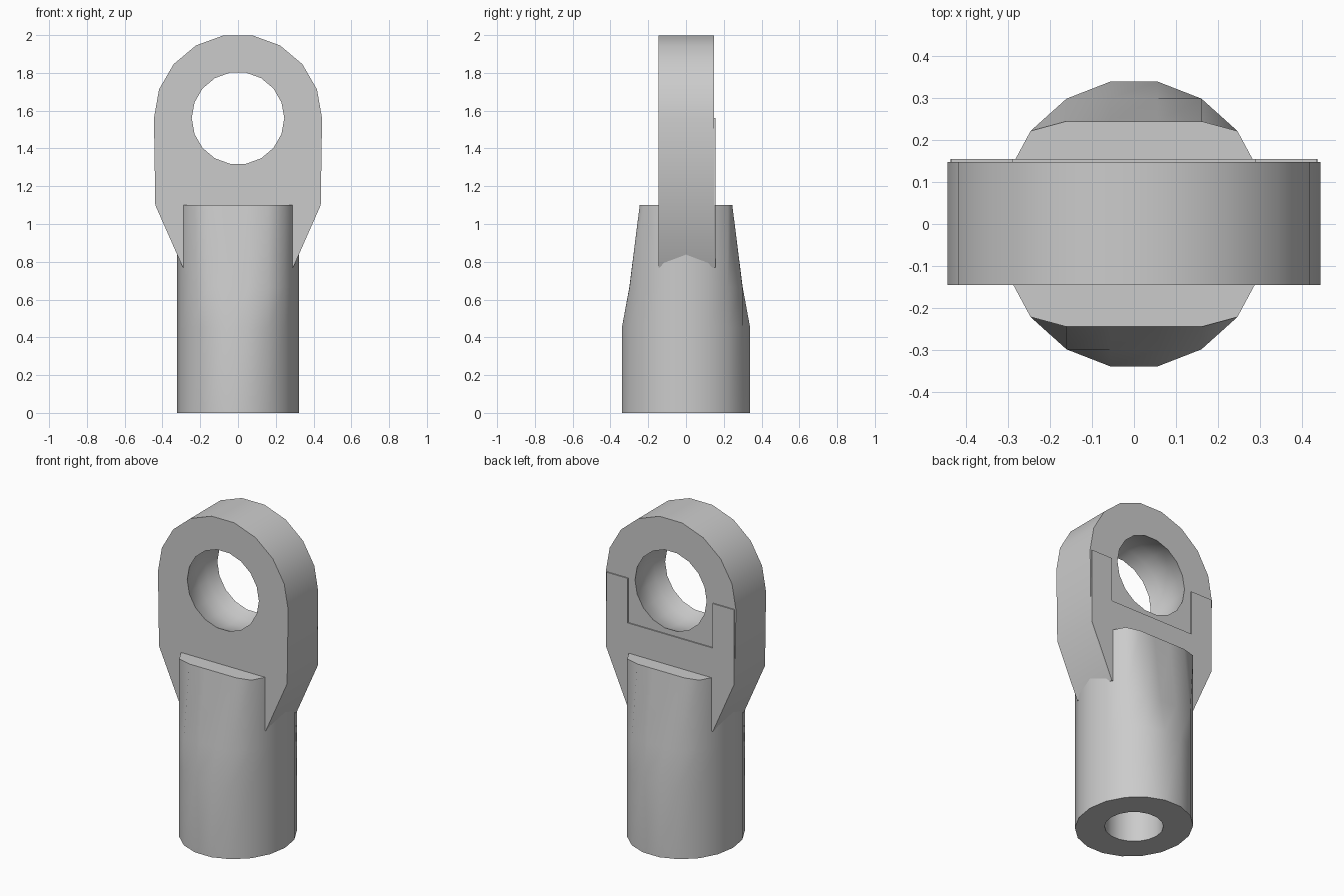
import bpy, bmesh, math

SIDES = 18
EYE_Z = 1.56

if "Cube" in bpy.data.objects:
    bpy.data.objects.remove(bpy.data.objects["Cube"])

steel = bpy.data.materials.new("grey_steel")
steel.use_nodes = True
steel.diffuse_color = (0.6, 0.6, 0.6, 1)
steel.node_tree.nodes["Principled BSDF"].inputs["Base Color"].default_value = (0.6, 0.6, 0.6, 1)


def finish(name, bm):
    bmesh.ops.recalc_face_normals(bm, faces=bm.faces)
    mesh = bpy.data.meshes.new(name)
    bm.to_mesh(mesh)
    bm.free()
    obj = bpy.data.objects.new(name, mesh)
    obj.data.materials.append(steel)
    bpy.context.collection.objects.link(obj)
    return obj


def smooth(obj, degrees=32):
    bpy.ops.object.select_all(action="DESELECT")
    obj.select_set(True)
    bpy.context.view_layer.objects.active = obj
    bpy.ops.object.shade_smooth_by_angle(angle=math.radians(degrees))


def circle(rx, ry):
    steps = [2 * math.pi * i / SIDES for i in range(SIDES)]
    return [(rx * math.cos(a), ry * math.sin(a)) for a in steps]


def loft(name, rings):
    """Skin a list of equal-length point rings and cap both ends."""
    bm = bmesh.new()
    loops = [[bm.verts.new(p) for p in ring] for ring in rings]
    for low, high in zip(loops, loops[1:]):
        for i in range(len(low)):
            j = (i + 1) % len(low)
            bm.faces.new((low[i], low[j], high[j], high[i]))
    bm.faces.new(loops[0])
    bm.faces.new(loops[-1])
    return finish(name, bm)


def plate(name, outline, y0, y1):
    """Extrude an x-z outline along y."""
    return loft(name, [[(x, y, z) for x, z in outline] for y in (y0, y1)])


# Shank: blind bore, round body, and front and back faces thinned to the top
def shank_ring(z, limit):
    return [(x, max(-limit, min(limit, y)), z) for x, y in circle(0.322, 0.345)]


bore = circle(0.165, 0.165)
shank = loft("shank", [[(x, y, z) for x, y in bore] for z in (0.7, 0)] + [
    shank_ring(0, 1), shank_ring(0.45, 1), shank_ring(0.665, 0.30), shank_ring(1.1, 0.245)])
smooth(shank)

# Eye: rounded head with straight cheeks and sloping shoulders
lower_right = [(0.2, 0.77), (0.292, 0.77), (0.438, 1.1)]
lower_left = [(-x, z) for x, z in reversed(lower_right)]
arc = [(x, EYE_Z + z) for x, z in circle(0.445, 0.445)[:SIDES // 2 + 1]]
eye = plate("eye_head", lower_right + arc + lower_left, -0.146, 0.148)

# Hollow spherical seat through the eye
seat = loft("seat_cutter", [
    [(x, y, EYE_Z + z) for x, z in circle(r, r)]
    for y, r in ((-0.3, 0.245), (-0.146, 0.245), (-0.075, 0.272), (0, 0.281),
                 (0.075, 0.272), (0.148, 0.245), (0.3, 0.245))])
cut = eye.modifiers.new("seat", "BOOLEAN")
cut.operation = "DIFFERENCE"
cut.solver = "EXACT"
cut.object = seat
bpy.context.view_layer.objects.active = eye
bpy.ops.object.modifier_apply(modifier=cut.name)
bpy.data.objects.remove(seat)
smooth(eye)

# Thin raised pad around the lower back of the eye
pad_right = [(0.436, EYE_Z), (0.29, EYE_Z), (0.29, 1.285)]
pad_left = [(-x, z) for x, z in reversed(pad_right)]
plate("back_pad", lower_right + pad_right + pad_left + lower_left, 0.146, 0.155)
